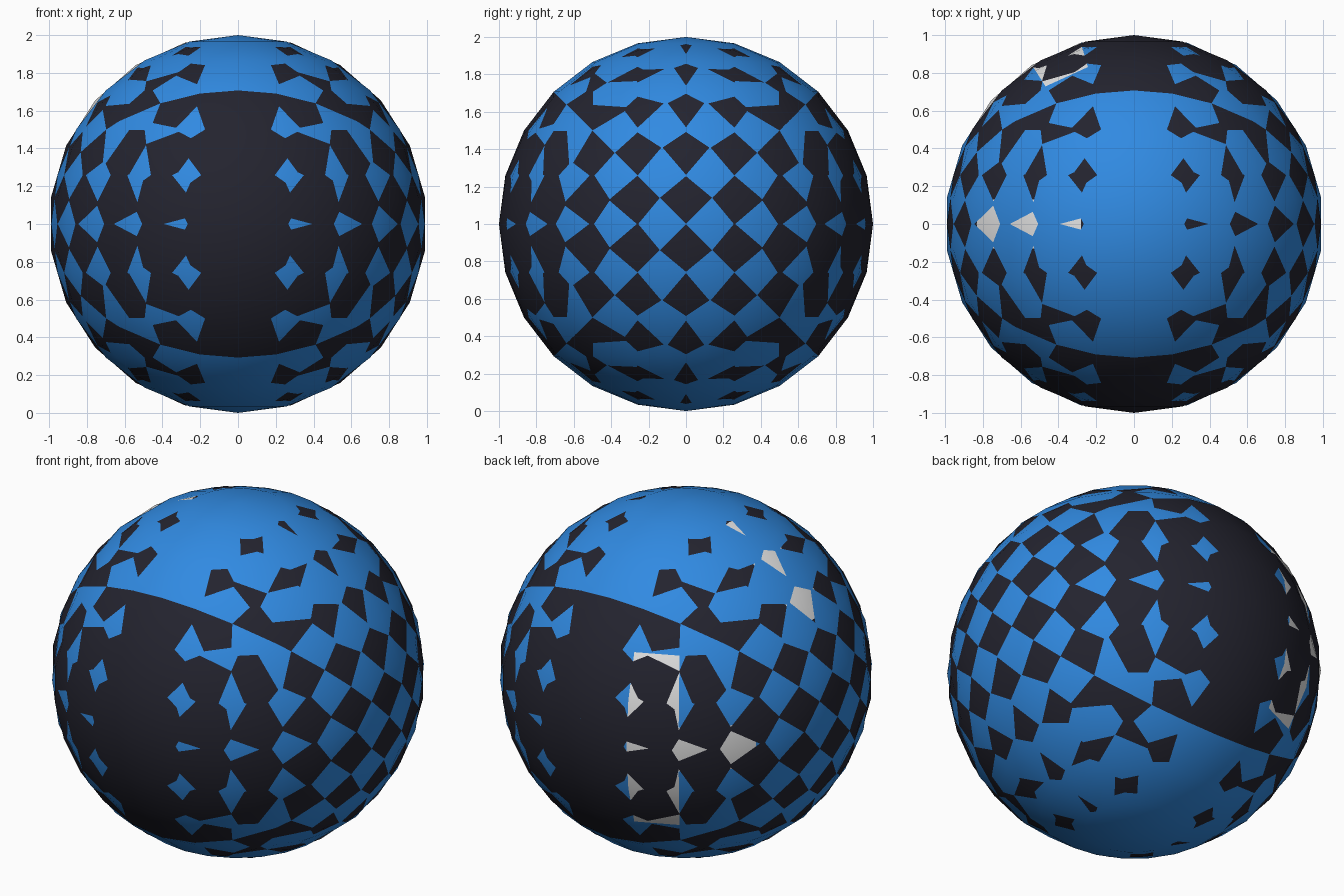
import bpy, bmesh, math
from mathutils import Vector

if "Cube" in bpy.data.objects:
    bpy.data.objects.remove(bpy.data.objects["Cube"])

SEGMENTS, RINGS = 22, 12
STEP = 2 * math.pi / SEGMENTS


def material(name, rgb):
    m = bpy.data.materials.new(name)
    m.diffuse_color = (*rgb, 1)
    m.use_nodes = True
    m.node_tree.nodes["Principled BSDF"].inputs["Base Color"].default_value = m.diffuse_color
    return m


blue = material("blue", (0.03, 0.255, 0.76))
dark = material("near_black", (0.017, 0.017, 0.028))
white = material("off_white", (0.78, 0.78, 0.78))


def sector(p):
    """Longitude in segment units, counted from +y towards -x."""
    return math.atan2(-p.x, p.y) / STEP


def cut(bm, normal, point, keep):
    faces = [f for f in bm.faces if keep(f.calc_center_median())]
    edges = {e for f in faces for e in f.edges}
    verts = {v for f in faces for v in f.verts}
    bmesh.ops.bisect_plane(bm, geom=list(verts) + list(edges) + faces,
                           plane_co=point, plane_no=normal, dist=1e-5)


def shell(name, mat, tilt, panel):
    """Low-sided ball with a white strip on its equator, optionally a white panel."""
    bm = bmesh.new()
    bmesh.ops.create_uvsphere(bm, u_segments=SEGMENTS, v_segments=RINGS, radius=1)
    band = math.sin(math.radians(15)) / 2
    # cut the edges of the strip into the flat faces
    for s in (-1, 1):
        cut(bm, Vector((0, 0, 1)), Vector((0, 0, s * band)),
            lambda c: 1 < sector(c) < 4 and abs(c.z) < 0.25)
    a = 3.5 * STEP
    cut(bm, Vector((math.cos(a), math.sin(a), 0)), Vector(),
        lambda c: 3 < sector(c) < 4 and abs(c.z) < band)
    for f in bm.faces:
        f.smooth = True
        c = f.calc_center_median()
        k = sector(c)
        strip = 1 < k < 3.5 and abs(c.z) < band
        patch = panel and 1 < k < 2 and abs(c.z) < 0.5
        f.material_index = 1 if strip or patch else 0
    me = bpy.data.meshes.new(name)
    bm.to_mesh(me)
    bm.free()
    me.materials.append(mat)
    me.materials.append(white)
    ob = bpy.data.objects.new(name, me)
    ob.location.z = 1
    ob.rotation_euler.x = tilt
    bpy.context.collection.objects.link(ob)


# two interlocking shells: poles up and down, poles front and back
shell("upright_shell", blue, 0, True)
shell("tilted_shell", dark, math.pi / 2, False)
